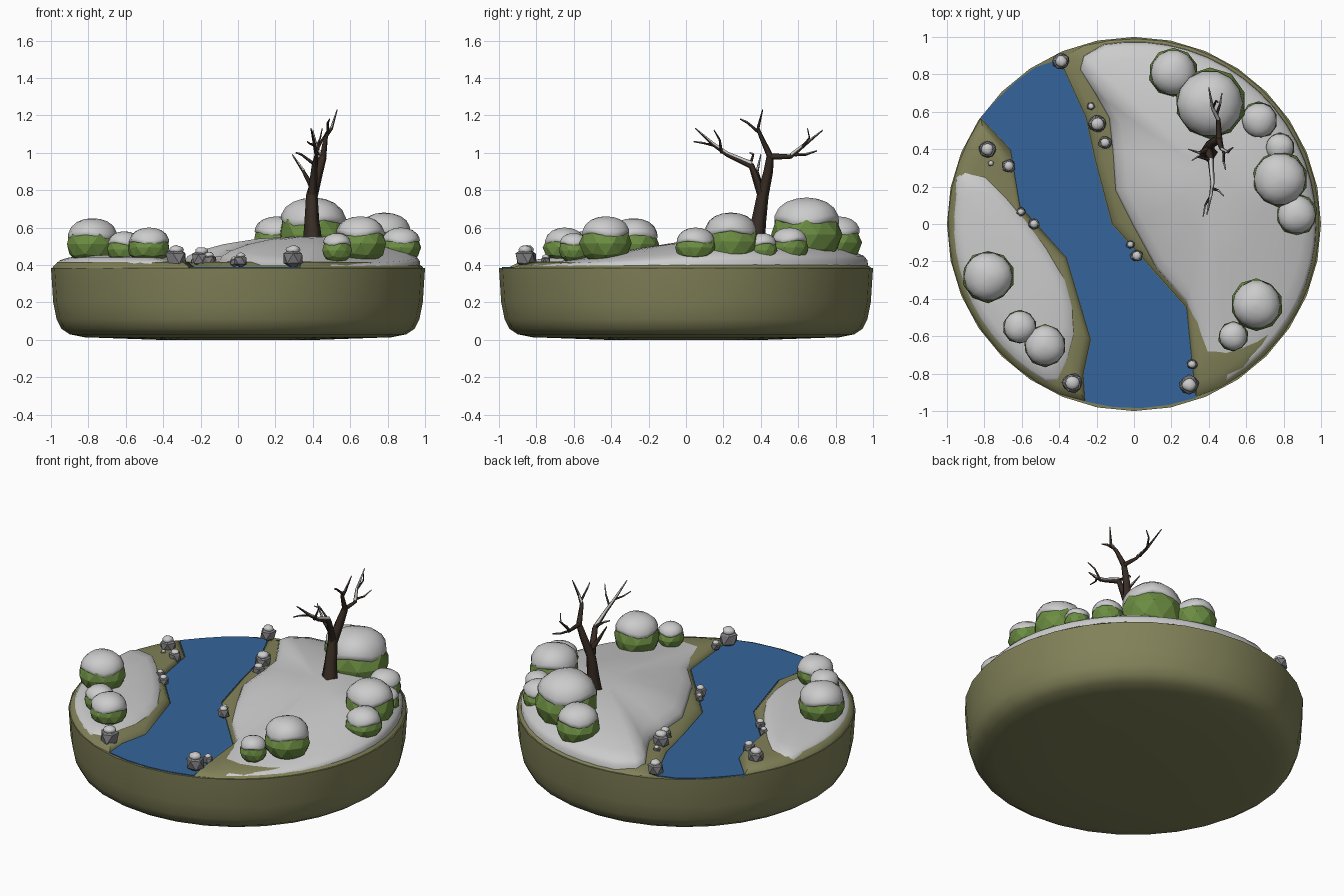
import bpy, bmesh, math, random
from mathutils import Vector, Matrix

if "Cube" in bpy.data.objects:
    bpy.data.objects.remove(bpy.data.objects["Cube"])
random.seed(4)

def mat(name, c):
    m = bpy.data.materials.new(name)
    m.diffuse_color = (*c, 1)
    m.use_nodes = True
    m.node_tree.nodes["Principled BSDF"].inputs["Base Color"].default_value = m.diffuse_color
    return m

EARTH = mat("earth", (.22, .22, .10))
WATER = mat("water", (.035, .13, .33))
LEAF = mat("leaf", (.15, .27, .055))
BARK = mat("bark", (.04, .026, .018))
STONE = mat("stone", (.2, .2, .21))

def finish(bm, name, material=None, angle=None):
    bmesh.ops.recalc_face_normals(bm, faces=bm.faces[:])
    me = bpy.data.meshes.new(name)
    bm.to_mesh(me)
    bm.free()
    ob = bpy.data.objects.new(name, me)
    bpy.context.collection.objects.link(ob)
    if material:
        me.materials.append(material)
    if angle:
        bpy.ops.object.select_all(action='DESELECT')
        ob.select_set(True)
        bpy.context.view_layer.objects.active = ob
        bpy.ops.object.shade_smooth_by_angle(angle=math.radians(angle))
    return ob

def loft(bm, rings, caps=True):
    vs = [[bm.verts.new(p) for p in r] for r in rings]
    for a, b in zip(vs, vs[1:]):
        n = len(a)
        for i in range(n):
            bm.faces.new((a[i], a[(i+1) % n], b[(i+1) % n], b[i]))
    if caps:
        bm.faces.new(vs[0])
        bm.faces.new(vs[-1])

def lathe(bm, profile, n, centre=(0, 0, 0)):
    c = Vector(centre)
    loft(bm, [[c + Vector((r*math.cos(2*math.pi*i/n), r*math.sin(2*math.pi*i/n), z))
               for i in range(n)] for r, z in profile])

def arc(p, q, r, n):
    # counter-clockwise points on the rim between two directions
    a, b = math.atan2(p[1], p[0]), math.atan2(q[1], q[0])
    if b < a:
        b += 2*math.pi
    return [(r*math.cos(a+(b-a)*i/n), r*math.sin(a+(b-a)*i/n)) for i in range(n+1)]

def mound(name, outline, centre, rings, material=None, angle=50, slope=False):
    # outline scaled towards its centre in rising rings
    bm = bmesh.new()
    cx, cy = centre
    out = []
    for t, z in rings:
        ring = []
        for x, y in outline:
            px, py = cx+(x-cx)*t, cy+(y-cy)*t
            f = max(.35, min(1.15, (py+1.15)/1.15)) if slope else 1
            ring.append((px, py, .385+(z-.385)*f))
        out.append(ring)
    loft(bm, out)
    return finish(bm, name, material, angle)

# round base with a rounded lower edge
bm = bmesh.new()
lathe(bm, [(.42, 0), (.82, .014), (.9, .03), (.945, .06), (.97, .11), (.988, .2), (1, .385)], 32)
finish(bm, "base", EARTH, 50)

# river
left = [(-.82, .57), (-.66, .40), (-.61, .10), (-.36, -.18), (-.23, -.62), (-.27, -.81), (-.26, -.95)]
right = [(.33, -.93), (.31, -.75), (.28, -.45), (-.12, 0), (-.21, .34), (-.26, .57), (-.40, .88)]
bm = bmesh.new()
river = left + arc(left[-1], right[0], .985, 4)[1:-1] + right + arc(right[-1], left[0], .99, 4)[1:-1]
loft(bm, [[(x, y, z) for x, y in river] for z in (.37, .39)])
finish(bm, "river", WATER)

# earth banks
bank = [(1, .38), (.985, .392), (.92, .415), (.8, .42)]
mound("right_bank", right[::-1][::-1] + arc(right[0], right[-1], .995, 22)[1:-1][::-1],
      (.45, .2), bank, EARTH)
mound("left_bank", left + arc(left[0], left[-1], .995, 14)[1:-1][::-1], (-.66, -.25), bank, EARTH)

# snow sheets
edge = [(.39, -.84), (.37, -.74), (.335, -.58), (.28, -.42), (.12, -.24), (.0, -.02), (-.1, .18),
        (-.115, .4), (-.135, .57), (-.21, .7), (-.29, .83), (-.27, .9)]
mound("right_snow", edge + arc((.5, -.83), (-.16, .96), .975, 24)[::-1], (.42, .25),
      [(1, .39), (.995, .42), (.97, .44), (.88, .465), (.7, .495), (.45, .52), (.2, .53)], slope=True)
edge = [(-.95, .25), (-.91, .29), (-.80, .27), (-.69, .16), (-.58, .03), (-.46, -.13), (-.36, -.3),
        (-.32, -.45), (-.31, -.6), (-.35, -.75), (-.40, -.85)]
mound("left_snow", edge + arc((-.97, .15), (-.46, -.84), .97, 12)[::-1], (-.66, -.3),
      [(1, .39), (.99, .41), (.95, .425), (.8, .44), (.5, .452), (.2, .455)])

# bushes: faceted leaf ball with a smooth snow cap
bushes = [(-.78, -.28, .14, .65), (-.61, -.55, .092, .58), (-.475, -.65, .115, .60),
          (.21, .81, .13, .66), (.405, .645, .19, .76), (.67, .555, .10, .60), (.78, .41, .08, .57),
          (.78, .24, .15, .68), (.87, .05, .11, .60), (.655, -.43, .138, .66), (.53, -.6, .08, .57)]
for i, (x, y, r, top) in enumerate(bushes, 1):
    bm = bmesh.new()
    bmesh.ops.create_icosphere(bm, subdivisions=2, radius=1)
    low = .40 if r > .13 else .41
    half = (top-.015-low)/2
    for v in bm.verts:
        k = random.uniform(.96, 1.04)
        v.co = Vector((x+v.co.x*r*k, y+v.co.y*r*k, low+half*.95+v.co.z*half))
    finish(bm, f"bush_{i}", LEAF)
    bm = bmesh.new()
    h = r*.68
    lathe(bm, [(r*.7, top-h*1.02), (r*.86, top-h*1.12), (r*.93, top-h), (r*.92, top-h*.8),
               (r*.8, top-h*.45), (r*.58, top-h*.19), (r*.32, top-h*.05), (r*.06, top)], 14, (x, y, 0))
    for v in bm.verts:
        a = math.atan2(v.co.y-y, v.co.x-x)
        v.co.z += .08*r*math.sin(3*a+i)*(top-v.co.z)/h
    finish(bm, f"bush_snow_{i}", None, 70)

# rocks with snow on top
rocks = [(-.39, .87, .05), (-.23, .63, .025), (-.195, .535, .055), (-.155, .435, .04), (-.02, -.11, .026),
         (.015, -.17, .038), (-.785, .40, .052), (-.765, .325, .02), (-.67, .31, .04), (-.605, .065, .028),
         (-.535, .0, .034), (-.33, -.85, .06), (.295, -.86, .06), (.31, -.75, .032)]
for i, (x, y, s) in enumerate(rocks, 1):
    for kind, size, up, m in (("rock", (1, .95, 1), .6, STONE), ("rock_snow", (.62, .6, .4), 1.35, None)):
        bm = bmesh.new()
        bmesh.ops.create_icosphere(bm, subdivisions=1 if m else 2, radius=1)
        turn = Matrix.Rotation(random.uniform(0, 6), 4, 'Z')
        for v in bm.verts:
            v.co = turn @ (v.co*random.uniform(.92, 1.1))
            v.co = Vector((x+v.co.x*s*size[0], y+v.co.y*s*size[1], .4+s*up+v.co.z*s*size[2]))
        finish(bm, f"{kind}_{i}", m, None if m else 60)

# bare tree: tapered four-sided limbs, each point is x, y, z, radius
limbs = [
    [(.40, .365, .50, .056), (.395, .39, .64, .04), (.395, .41, .77, .032), (.43, .44, .90, .026),
     (.455, .45, .98, .02)],
    [(.395, .41, .76, .026), (.41, .35, .93, .017), (.42, .22, .99, .011), (.41, .15, 1.04, .009),
     (.39, .05, 1.13, .003)],
    [(.455, .45, .98, .018), (.47, .40, 1.09, .012), (.50, .385, 1.13, .009), (.53, .41, 1.23, .003)],
    [(.455, .45, .98, .018), (.45, .56, .98, .012), (.42, .62, 1.03, .009), (.40, .73, 1.12, .003)]]
twigs = [
    [(.395, .40, .82, .016), (.35, .38, .90, .009), (.29, .40, .99, .003)],
    [(.415, .19, 1.00, .009), (.45, .18, 1.07, .006), (.48, .15, 1.12, .003)],
    [(.41, .15, 1.04, .008), (.38, .10, 1.05, .005), (.37, .04, 1.06, .003)],
    [(.42, .34, .93, .01), (.34, .36, .99, .006), (.31, .34, 1.00, .003)],
    [(.48, .40, 1.10, .009), (.48, .33, 1.16, .006), (.49, .29, 1.18, .003)],
    [(.44, .58, .99, .009), (.46, .64, .99, .006), (.47, .70, 1.01, .003)],
    [(.42, .62, 1.03, .008), (.44, .66, 1.08, .005), (.45, .65, 1.13, .003)]]

def tube(name, pts, material=None):
    cu = bpy.data.curves.new(name, 'CURVE')
    cu.dimensions = '3D'
    cu.bevel_depth = 1
    cu.bevel_resolution = 0
    cu.use_fill_caps = True
    sp = cu.splines.new('POLY')
    sp.points.add(len(pts)-1)
    for p, (x, y, z, r) in zip(sp.points, pts):
        p.co = (x, y, z, 1)
        p.radius = r
    if material:
        cu.materials.append(material)
    ob = bpy.data.objects.new(name, cu)
    bpy.context.collection.objects.link(ob)

for i, pts in enumerate(limbs + twigs):
    tube("tree_trunk" if i == 0 else f"tree_branch_{i}", pts, BARK)
    if i:  # snow lying along the upper side
        tube(f"branch_snow_{i}", [(x, y, z+r*.7, r*.8) for x, y, z, r in pts[1:]])
